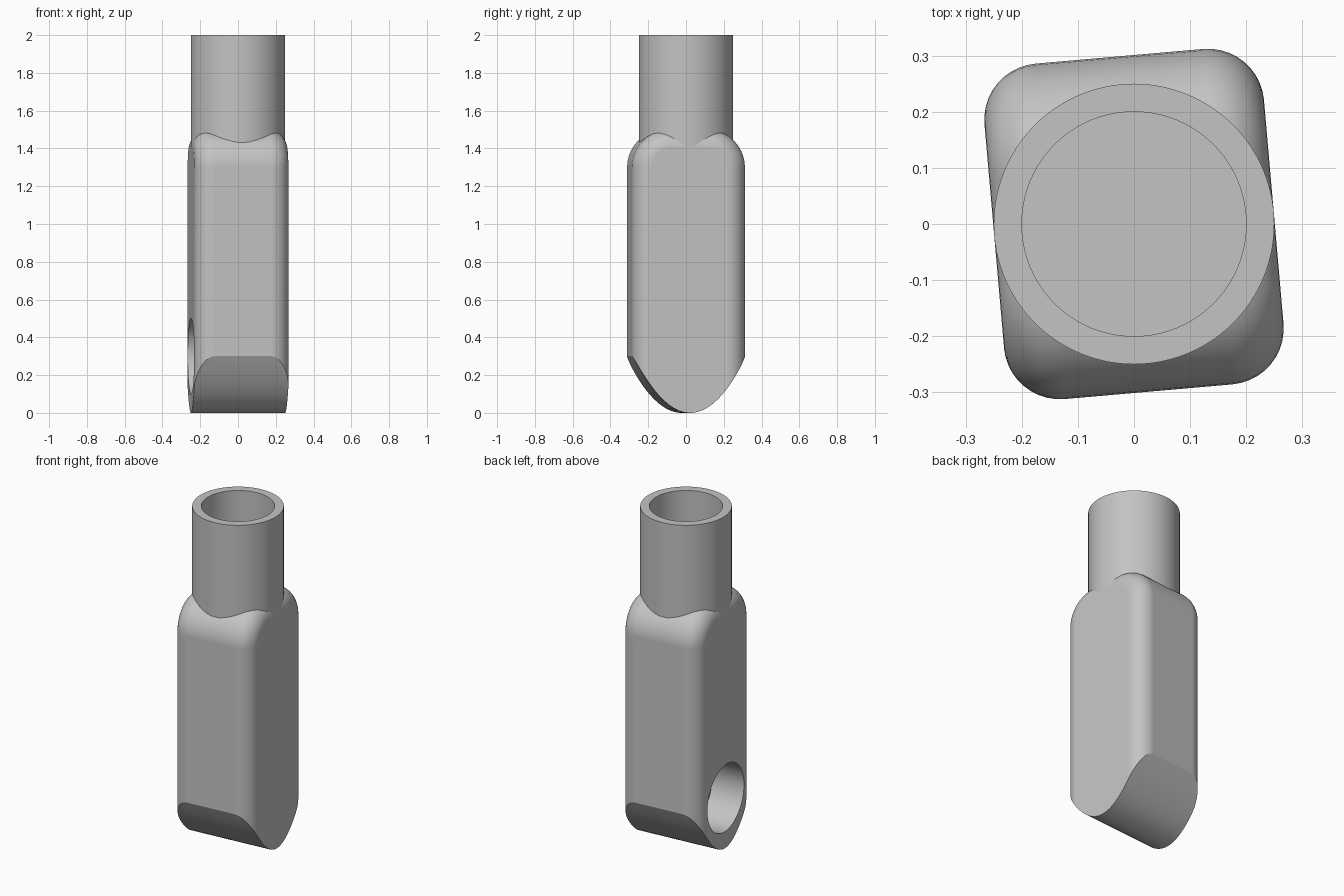
import bpy
import bmesh
from math import pi, sin, cos, radians
from mathutils import Matrix

if "Cube" in bpy.data.objects:
    bpy.data.objects.remove(bpy.data.objects["Cube"])

GREY = (0.55, 0.55, 0.55, 1)
grey = bpy.data.materials.new("plain grey")
grey.use_nodes = True
grey.diffuse_color = GREY
grey.node_tree.nodes["Principled BSDF"].inputs["Base Color"].default_value = GREY

HALF_X, HALF_Y, TOP = 0.25, 0.30, 1.5
SHOULDER, EDGE, KEEL = 0.2, 0.1, 0.3
TURN = Matrix.Rotation(radians(5), 4, "Z")


def make_object(name, bm):
    bmesh.ops.recalc_face_normals(bm, faces=bm.faces)
    mesh = bpy.data.meshes.new(name)
    bm.to_mesh(mesh)
    bm.free()
    mesh.materials.append(grey)
    obj = bpy.data.objects.new(name, mesh)
    bpy.context.collection.objects.link(obj)
    return obj


def activate(obj):
    bpy.ops.object.select_all(action="DESELECT")
    obj.select_set(True)
    bpy.context.view_layer.objects.active = obj


def smooth(obj):
    activate(obj)
    bpy.ops.object.shade_smooth_by_angle(angle=radians(20))
    weighted = obj.modifiers.new("even shading", "WEIGHTED_NORMAL")
    weighted.keep_sharp = True


def side_outline(inset, keel_steps=28, arc_steps=10):
    """Body outline in the YZ plane: curved keel, straight sides, round shoulders."""
    w = HALF_Y - inset
    pts = []
    for i in range(keel_steps + 1):
        y = w * (2 * i / keel_steps - 1)
        pts.append((y, KEEL * (y / HALF_Y) ** 2))
    for start, side in ((0, 1), (pi / 2, -1)):
        for i in range(arc_steps + 1):
            a = start + pi / 2 * i / arc_steps
            r = SHOULDER - inset
            pts.append((side * (HALF_Y - SHOULDER) + r * cos(a),
                        TOP - SHOULDER + r * sin(a)))
    return pts


# Body: outlines stacked across x, inset near both ends for the rounded edges
steps = 10
half = [(HALF_X - EDGE + EDGE * sin(a), EDGE * (1 - cos(a)))
        for a in (pi / 2 * i / steps for i in range(steps + 1))]
stations = [(-x, d) for x, d in reversed(half)] + half
bm = bmesh.new()
rings = [[bm.verts.new((x, y, z)) for y, z in side_outline(d)] for x, d in stations]
for a, b in zip(rings, rings[1:]):
    for i in range(len(a)):
        j = (i + 1) % len(a)
        bm.faces.new((a[i], a[j], b[j], b[i]))
bm.faces.new(rings[0])
bm.faces.new(rings[-1])
bm.transform(TURN)
body = make_object("body", bm)

# Round blind pocket low in the right side
bm = bmesh.new()
place = TURN @ Matrix.Translation((-HALF_X, 0, KEEL)) @ Matrix.Rotation(pi / 2, 4, "Y")
bmesh.ops.create_cone(bm, cap_ends=True, segments=64, radius1=0.2, radius2=0.2,
                      depth=0.4, matrix=place)
cutter = make_object("pocket_cutter", bm)
cutter.hide_render = True
cut = body.modifiers.new("pocket", "BOOLEAN")
cut.operation = "DIFFERENCE"
cut.solver = "EXACT"
cut.object = cutter
activate(body)
bpy.ops.object.modifier_apply(modifier=cut.name)
bpy.data.objects.remove(cutter)
smooth(body)

# Neck: turned tube with a flat floor
profile = [(0, 1.2), (0.25, 1.2), (0.25, 2), (0.2, 2), (0.2, 1.51), (0, 1.51)]
bm = bmesh.new()
verts = [bm.verts.new((r, 0, z)) for r, z in profile]
edges = [bm.edges.new(pair) for pair in zip(verts, verts[1:])]
bmesh.ops.spin(bm, geom=verts + edges, cent=(0, 0, 0), axis=(0, 0, 1),
               angle=2 * pi, steps=96, use_duplicate=False)
bmesh.ops.remove_doubles(bm, verts=bm.verts, dist=0.0001)
smooth(make_object("neck_tube", bm))
